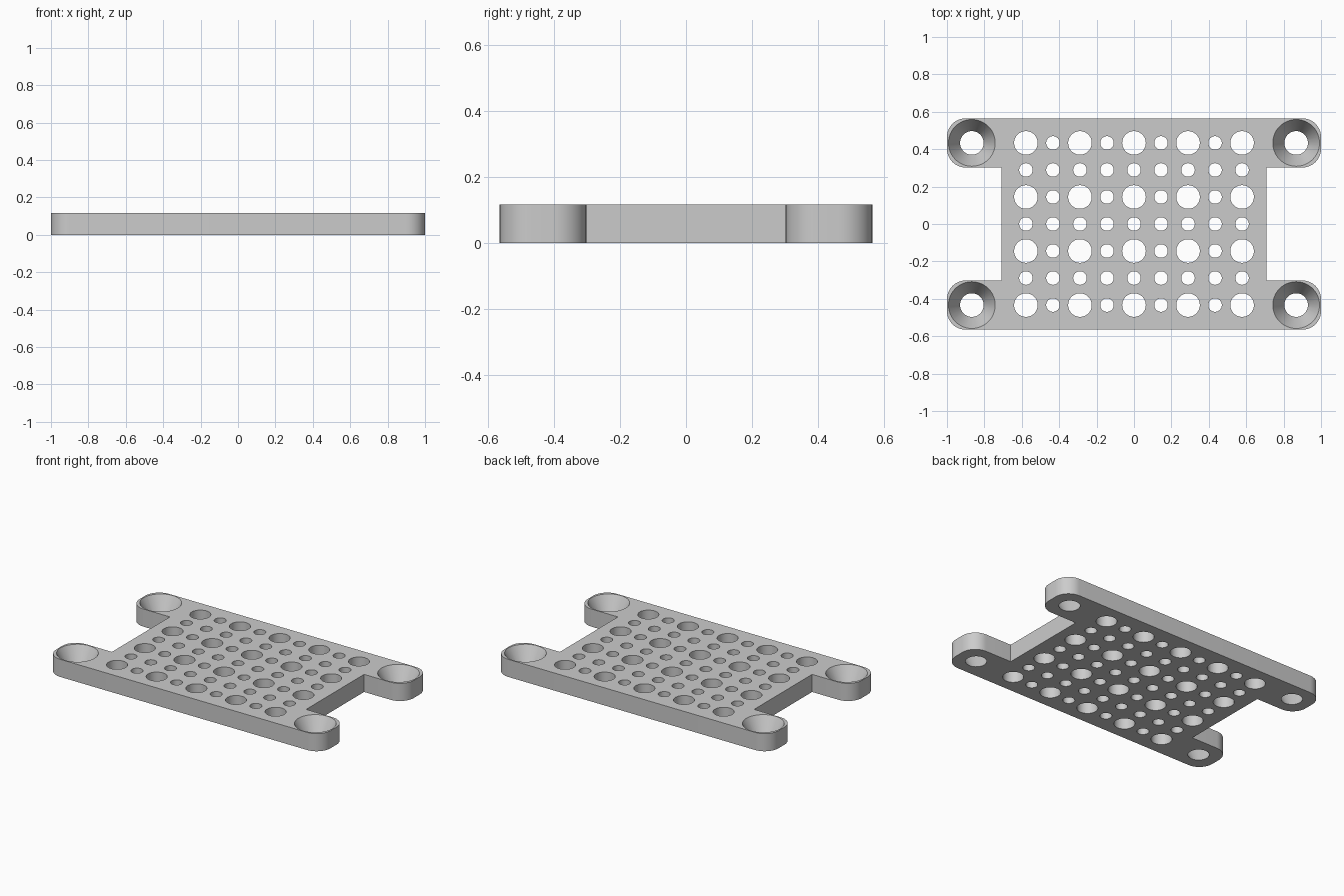
import bpy, bmesh, math
from mathutils import Matrix

HEIGHT = 0.116
PITCH = 0.1445

cube = bpy.data.objects.get("Cube")
if cube:
    bpy.data.objects.remove(cube)

grey = bpy.data.materials.new("light grey")
grey.use_nodes = True
colour = (0.6, 0.6, 0.6, 1)
grey.diffuse_color = colour
grey.node_tree.nodes["Principled BSDF"].inputs["Base Color"].default_value = colour


def make_object(name, bm):
    mesh = bpy.data.meshes.new(name)
    bmesh.ops.recalc_face_normals(bm, faces=bm.faces)
    bm.to_mesh(mesh)
    bm.free()
    obj = bpy.data.objects.new(name, mesh)
    mesh.materials.append(grey)
    bpy.context.collection.objects.link(obj)
    return obj


def arc(cx, cy, radius, start, steps=12):
    """Quarter circle, counter-clockwise from the start angle in degrees."""
    angles = [math.radians(start + 90 * i / steps) for i in range(steps + 1)]
    return [(cx + radius * math.cos(a), cy + radius * math.sin(a)) for a in angles]


# Plate outline: a web with four rounded mounting ears
X, Y, WAIST, EAR, R = 1.0, 0.565, 0.708, 0.302, 0.1
right = ([(WAIST, -EAR), (WAIST, EAR)]
         + arc(X - R, EAR + R, R, -90) + arc(X - R, Y - R, R, 0))
upper = right[1:]
lower = [(x, -y) for x, y in reversed(upper)]
half = lower + upper
outline = half + [(-x, -y) for x, y in half]

bm = bmesh.new()
base = bm.faces.new([bm.verts.new((x, y, 0)) for x, y in outline])
sides = bmesh.ops.extrude_face_region(bm, geom=[base])
bmesh.ops.translate(bm, vec=(0, 0, HEIGHT),
                    verts=[v for v in sides["geom"] if isinstance(v, bmesh.types.BMVert)])
plate = make_object("perforated_plate", bm)

# Cutters: straight grid holes and tapered screw holes
bm = bmesh.new()


def add_cutter(x, y, bottom, top):
    margin = 0.02
    slope = (top - bottom) / HEIGHT
    bmesh.ops.create_cone(
        bm, cap_ends=True, segments=48, depth=HEIGHT + 2 * margin,
        radius1=bottom - slope * margin, radius2=top + slope * margin,
        matrix=Matrix.Translation((x, y, HEIGHT / 2)))


for col in range(-4, 5):
    for row in range(-3, 4):
        large = col % 2 == 0 and row % 2 == 1
        radius = 0.063 if large else 0.036
        add_cutter(col * PITCH, row * PITCH, radius, radius)
for sx in (-1, 1):
    for sy in (-1, 1):
        add_cutter(sx * 6 * PITCH, sy * 3 * PITCH, 0.063, 0.125)
cutter = make_object("hole_cutters", bm)
cutter.hide_render = True

# Cut the holes and shade the curved walls smooth
cut = plate.modifiers.new("holes", "BOOLEAN")
cut.operation = "DIFFERENCE"
cut.solver = "EXACT"
cut.object = cutter
bpy.ops.object.select_all(action="DESELECT")
plate.select_set(True)
bpy.context.view_layer.objects.active = plate
bpy.ops.object.modifier_apply(modifier=cut.name)
bpy.data.objects.remove(cutter)
bpy.ops.object.shade_smooth_by_angle(angle=math.radians(30))
